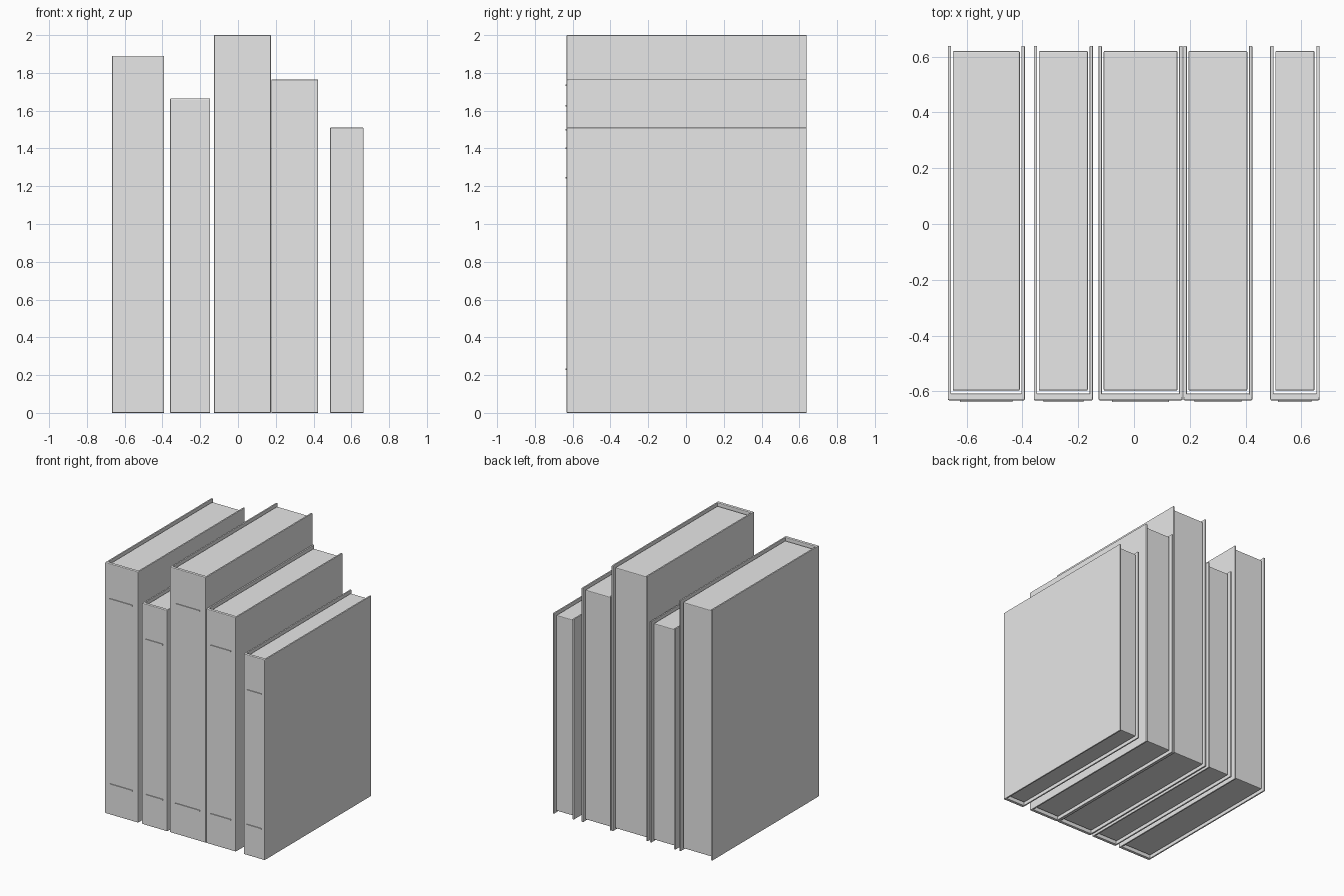
import bpy
import bmesh

cube = bpy.data.objects.get("Cube")
if cube:
    bpy.data.objects.remove(cube, do_unlink=True)

grey = bpy.data.materials.new("light grey")
grey.use_nodes = True
COLOUR = (0.8, 0.8, 0.8, 1)
grey.diffuse_color = COLOUR
grey.node_tree.nodes["Principled BSDF"].inputs["Base Color"].default_value = COLOUR


def box(name, x, y, z, bevel=0.0):
    """Box from (low, high) pairs, with optionally chamfered edges."""
    bm = bmesh.new()
    bmesh.ops.create_cube(bm, size=1)
    for v in bm.verts:
        v.co = [pair[1] if c > 0 else pair[0] for c, pair in zip(v.co, (x, y, z))]
    mesh = bpy.data.meshes.new(name)
    bm.to_mesh(mesh)
    bm.free()
    mesh.materials.append(grey)
    ob = bpy.data.objects.new(name, mesh)
    bpy.context.collection.objects.link(ob)
    if bevel:
        mod = ob.modifiers.new("soft edges", "BEVEL")
        mod.width = bevel
        mod.segments = 2
    return ob


FRONT, BACK = -0.632, 0.638
BOARD = 0.012      # cover board thickness
SPINE = 0.024      # spine thickness
RECESS = 0.018     # page block set in from the cover edges


def book(label, left, right, height):
    full = (0, height)
    # Cover boards and spine
    box(label + "_right_cover", (left, left + BOARD), (FRONT + 0.01, BACK), full, 0.003)
    box(label + "_left_cover", (right - BOARD, right), (FRONT + 0.01, BACK), full, 0.003)
    box(label + "_spine", (left, right), (FRONT, FRONT + SPINE), full, 0.005)
    # Page block
    box(label + "_pages", (left + RECESS, right - RECESS), (-0.597, BACK - RECESS),
        (RECESS, height - RECESS), 0.005)
    # Raised spine bands
    inset = 0.16 * (right - left)
    for place, z in (("lower", 0.23), ("upper", height - 0.265)):
        box(f"{label}_{place}_band", (left + inset, right - inset),
            (FRONT - 0.006, FRONT + 0.002), (z - 0.004, z + 0.004))


# Books from the model's right to its left: edges and height
for label, left, right, height in (
        ("wide_book", -0.667, -0.391, 1.89),
        ("short_book", -0.359, -0.147, 1.665),
        ("tall_book", -0.127, 0.174, 2.0),
        ("medium_book", 0.177, 0.424, 1.765),
        ("small_book", 0.488, 0.665, 1.51)):
    book(label, left, right, height)
